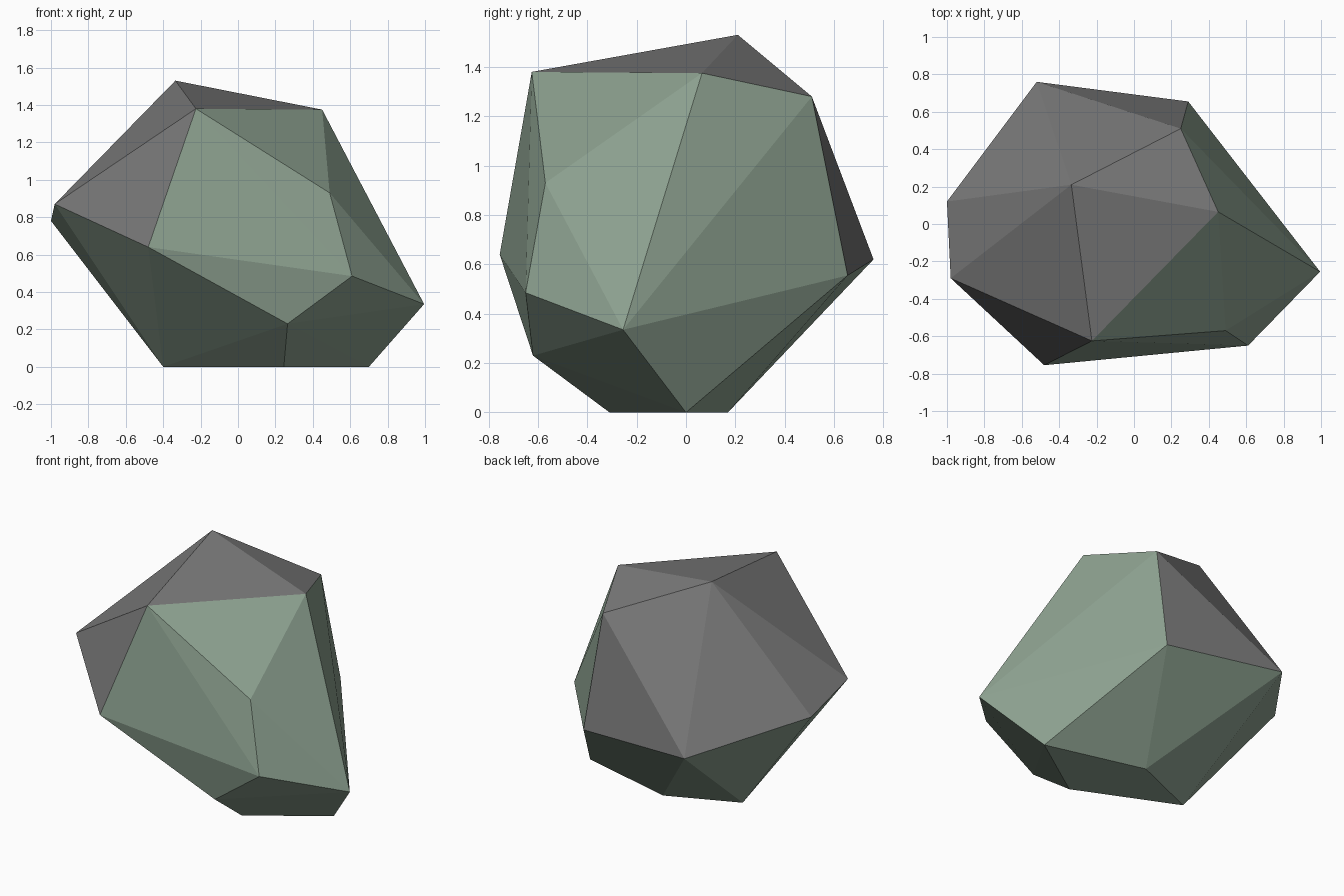
import bpy, bmesh

if "Cube" in bpy.data.objects:
    bpy.data.objects.remove(bpy.data.objects["Cube"])


def material(name, rgb):
    m = bpy.data.materials.new(name)
    m.diffuse_color = (*rgb, 1)
    m.use_nodes = True
    m.node_tree.nodes["Principled BSDF"].inputs["Base Color"].default_value = m.diffuse_color
    return m


# Corners of the faceted boulder: crown first, then flank, then base
crown = [(-0.52, 0.76, 0.62), (-1.0, 0.12, 0.78), (-0.98, -0.29, 0.87),
         (-0.48, -0.755, 0.64), (-0.225, -0.625, 1.38), (-0.335, 0.21, 1.53),
         (0.45, 0.065, 1.375), (0.25, 0.51, 1.28), (0.29, 0.655, 0.555)]
flank = [(0.995, -0.255, 0.335), (0.61, -0.65, 0.485),
         (0.49, -0.57, 0.93), (0.265, -0.62, 0.23)]
base = [(0.70, 0.0, 0), (0.245, -0.31, 0), (-0.40, -0.02, 0), (0.05, 0.17, 0)]

# Stretch a convex skin over the corners
bm = bmesh.new()
top = {bm.verts.new(p) for p in crown}
for p in flank + base:
    bm.verts.new(p)
bmesh.ops.convex_hull(bm, input=bm.verts[:])
bmesh.ops.recalc_face_normals(bm, faces=bm.faces[:])

# Bare stone where a facet lies wholly in the crown and faces up; moss elsewhere
for f in bm.faces:
    f.normal_update()
    f.material_index = int(f.normal.z > 0 and all(v in top for v in f.verts))
    f.smooth = False

mesh = bpy.data.meshes.new("boulder")
bm.to_mesh(mesh)
bm.free()
mesh.materials.append(material("mossy green", (0.262, 0.352, 0.275)))
mesh.materials.append(material("stone grey", (0.19, 0.19, 0.19)))
bpy.context.collection.objects.link(bpy.data.objects.new("boulder", mesh))
